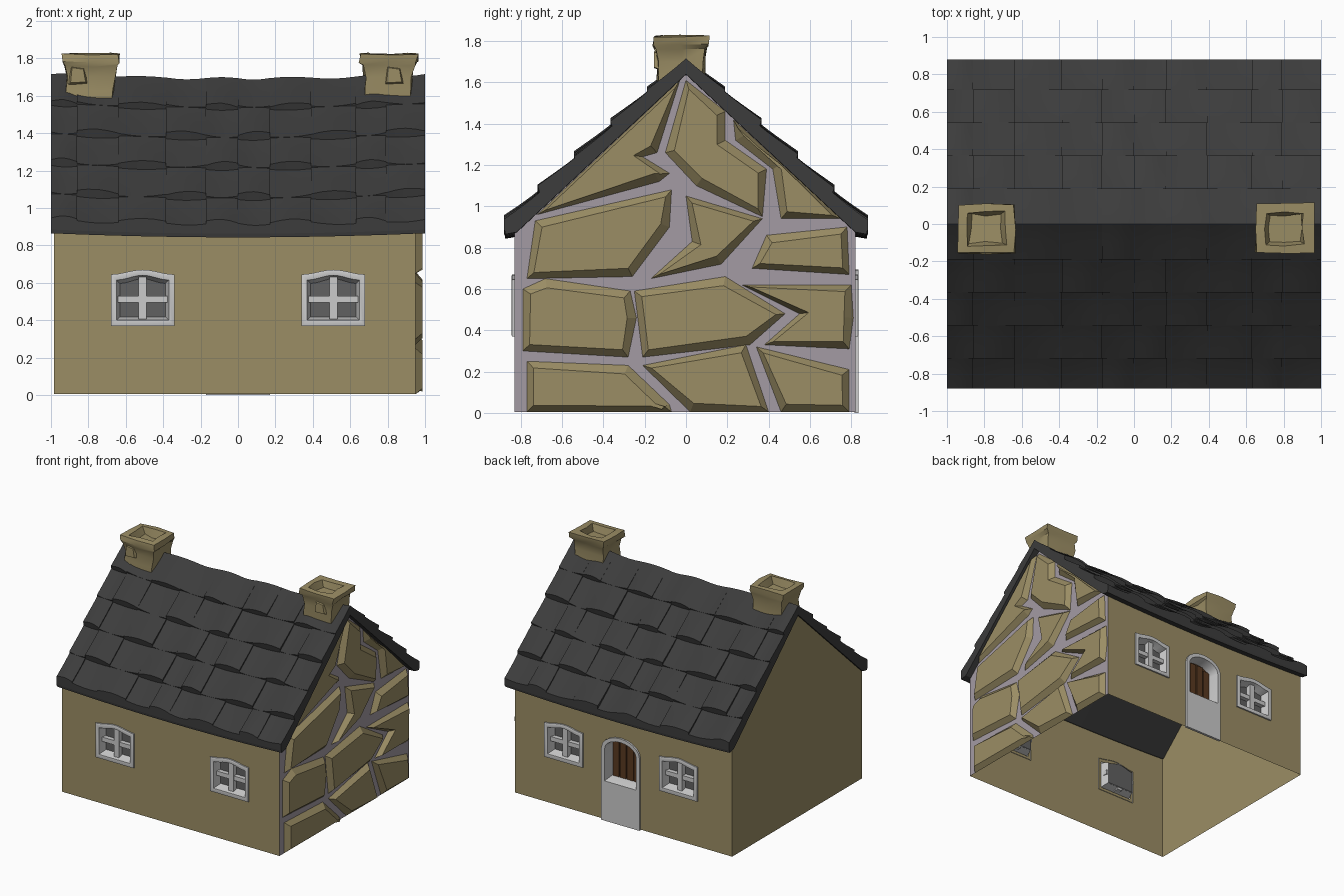
import bpy, bmesh, random
from math import sin, cos, pi
from mathutils import Vector

if "Cube" in bpy.data.objects:
    bpy.data.objects.remove(bpy.data.objects["Cube"])

random.seed(4)


def material(name, rgb):
    m = bpy.data.materials.new(name)
    m.diffuse_color = (*rgb, 1)
    m.use_nodes = True
    m.node_tree.nodes["Principled BSDF"].inputs["Base Color"].default_value = m.diffuse_color
    return m


TAN = material("sandstone", (0.33, 0.27, 0.13))
SLATE = material("slate", (0.045, 0.045, 0.045))
MORTAR = material("mortar", (0.37, 0.33, 0.37))
WHITE = material("pale_frame", (0.65, 0.65, 0.65))
GLASS = material("pane", (0.12, 0.12, 0.12))
WOOD = material("wood", (0.10, 0.042, 0.015))


def finish(name, bm, mat, smooth=None, recalc=False):
    if recalc:
        bmesh.ops.recalc_face_normals(bm, faces=bm.faces)
    me = bpy.data.meshes.new(name)
    bm.to_mesh(me)
    bm.free()
    ob = bpy.data.objects.new(name, me)
    bpy.context.collection.objects.link(ob)
    me.materials.append(mat)
    if smooth:
        bpy.ops.object.select_all(action='DESELECT')
        ob.select_set(True)
        bpy.context.view_layer.objects.active = ob
        bpy.ops.object.shade_smooth_by_angle(angle=smooth)
    return ob


def loft(bm, rings, start=False, end=False):
    vs = [[bm.verts.new(p) for p in r] for r in rings]
    n = len(vs[0])
    for a, b in zip(vs, vs[1:]):
        for j in range(n):
            k = (j + 1) % n
            bm.faces.new((a[j], a[k], b[k], b[j]))
    if start:
        bm.faces.new(vs[0][::-1])
    if end:
        bm.faces.new(vs[-1])


def box(bm, lo, hi, place=lambda x, z, d: (x, z, d)):
    (x0, z0, d0), (x1, z1, d1) = lo, hi
    loft(bm, [[place(x, z, d) for x, z in ((x0, z0), (x1, z0), (x1, z1), (x0, z1))]
              for d in (d0, d1)], True, True)


def arch(cx, hw, z0, side, rise, power=1.0, n=10):
    """Counter-clockwise outline with a curved top."""
    pts = [(cx - hw, z0), (cx + hw, z0)]
    for i in range(n + 1):
        t = pi * i / n
        x = hw * cos(t) if power == 1 else hw * (1 - 2 * i / n)
        pts.append((cx + x, side + rise * sin(t) ** power))
    return pts


def front(x, z, d):
    return (x, -0.83 - d, z)


def back(x, z, d):
    return (-x, 0.82 + d, z)


def window_outline(cx, inset=0.0):
    return arch(cx, 0.17 - inset, 0.37 + inset, 0.645 - inset, 0.025, 2)


def door_outline(inset=0.0, z0=0.0):
    return arch(0, 0.17 - inset, z0, 0.58, 0.115 - inset)


# Walls, with openings behind the frames
def wall(name, outline, holes, place, outward, mat):
    bm = bmesh.new()
    edges = []
    for loop in [outline] + holes:
        vs = [bm.verts.new(place(x, z, 0)) for x, z in loop]
        edges += [bm.edges.new((vs[i - 1], vs[i])) for i in range(len(vs))]
    bmesh.ops.triangle_fill(bm, use_beauty=True, use_dissolve=False, edges=edges)
    bm.normal_update()
    out = Vector(outward)
    bmesh.ops.reverse_faces(bm, faces=[f for f in bm.faces if f.normal.dot(out) < 0])
    finish(name, bm, mat)


win_x = (-0.51, 0.51)
holes = [window_outline(x, 0.025) for x in win_x]
wall("front_wall", [(-0.985, 0.005), (0.95, 0.005), (0.95, 0.89), (-0.985, 0.89)],
     holes, front, (0, -1, 0), TAN)
wall("back_wall", [(-0.95, 0.005), (0.985, 0.005), (0.985, 0.89), (-0.95, 0.89)],
     holes + [door_outline(0.02, 0.03)], back, (0, 1, 0), TAN)
gable = [(-0.83, 0.005), (0.82, 0.005), (0.82, 0.89), (0, 1.66), (-0.83, 0.89)]
wall("left_gable_wall", gable, [], lambda y, z, d: (-0.985, y, z), (-1, 0, 0), TAN)
wall("right_gable_mortar", gable, [], lambda y, z, d: (0.95, y, z), (1, 0, 0), MORTAR)

# Bevelled stones on the right gable, as (y, z) outlines
lower_stones = [
    [(-.77, .005), (-.07, .005), (-.08, .04), (-.28, .23), (-.77, .25)],
    [(.02, .005), (.40, .005), (.29, .33), (-.21, .23)],
    [(.46, .005), (.79, .005), (.79, .21), (.34, .32)],
    [(-.79, .30), (-.28, .27), (-.24, .46), (-.27, .59), (-.68, .65), (-.79, .6)],
    [(-.21, .27), (.31, .33), (.48, .48), (.19, .66), (-.25, .59)],
    [(.27, .62), (.55, .48), (.38, .33), (.79, .31), (.81, .46), (.80, .62)]]
upper_stones = [
    [(-.77, .65), (-.26, .66), (-.08, .90), (-.07, 1.08), (-.73, .93)],
    [(-.17, .65), (.17, .72), (.37, .94), (.0, 1.05), (.03, .83)],
    [(.32, .70), (.79, .67), (.78, .90), (.39, .86)],
    [(-.72, .96), (-.13, 1.12), (-.08, 1.16), (-.21, 1.24), (-.14, 1.26), (-.03, 1.61)],
    [(0, 1.61), (-.10, 1.26), (.05, 1.10), (.37, .95), (.39, 1.18), (.19, 1.32), (.19, 1.46)],
    [(.23, 1.42), (.24, 1.32), (.42, 1.18), (.46, .94), (.75, .94)]]
bm = bmesh.new()
for stone in lower_stones + upper_stones:
    bm.faces.new([bm.verts.new((0.95, y, z)) for y, z in stone])
bm.normal_update()
bmesh.ops.reverse_faces(bm, faces=[f for f in bm.faces if f.normal.x < 0])
bm.normal_update()
bmesh.ops.inset_individual(bm, faces=bm.faces[:], thickness=0.045, depth=0.037,
                           use_even_offset=False)
finish("gable_stones", bm, TAN)


# Windows: moulded frame, recessed pane and cross bars
def window(name, cx, place):
    bm = bmesh.new()
    steps = [(0, -0.005), (0, 0.012), (0.01, 0.016), (0.03, 0.012), (0.04, -0.03), (0.05, -0.06)]
    loft(bm, [[place(x, z, d) for x, z in window_outline(cx, i)] for i, d in steps])
    finish(name + "_frame", bm, WHITE, 0.7)
    bm = bmesh.new()
    bm.faces.new([bm.verts.new(place(x, z, -0.055)) for x, z in window_outline(cx, 0.047)])
    finish(name + "_pane", bm, GLASS)
    bm = bmesh.new()
    box(bm, (cx - 0.022, 0.40, -0.054), (cx + 0.022, 0.63, -0.012), place)
    box(bm, (cx - 0.135, 0.495, -0.054), (cx + 0.135, 0.53, -0.018), place)
    finish(name + "_bars", bm, WHITE)


for side, place in (("front", front), ("back", back)):
    for i, cx in enumerate(win_x):
        window(f"{side}_window_{i + 1}", cx, place)

# Door: arched frame with solid lower panel and recessed planks
bm = bmesh.new()
steps = [(0, 0, -0.005), (0, 0, 0.015), (0.03, 0.32, 0.015), (0.036, 0.33, -0.02), (0.042, 0.34, -0.08)]
loft(bm, [[back(x, z, d) for x, z in door_outline(i, z0)] for i, z0, d in steps])
finish("door_frame", bm, WHITE, 0.7)
bm = bmesh.new()
bm.faces.new([bm.verts.new(back(x, z, -0.078)) for x, z in door_outline(0.04, 0.335)])
for i in range(4):
    x = -0.125 + 0.0635 * i
    box(bm, (x, 0.335, -0.082), (x + 0.055, 0.615 if i in (0, 3) else 0.64, -0.068), back)
finish("door_planks", bm, WOOD)


# Roof shell, sagging slightly at mid span
def sag(x):
    return -0.022 * (1 - x * x)


profile = [(-.88, .895), (0, 1.70), (.88, .895), (.875, .865), (.82, .875),
           (0, 1.64), (-.82, .875), (-.875, .865)]
bm = bmesh.new()
loft(bm, [[(x, y, z + sag(x)) for y, z in profile] for x in [i / 6 - 1 for i in range(13)]], True, True)
finish("roof_shell", bm, SLATE, 0.5, True)

# Woven slate tiles, alternately raised, five rows on each slope
cols = [-1, -.86, -.64, -.385, -.17, 0, .17, .39, .63, .79, 1]
NU, NV, ROWS = 4, 4, 5
bm = bmesh.new()


def tile(side, row, x0, x1, raised):
    tilt = random.uniform(-0.008, 0.008)
    lip = 0.0 if row == ROWS - 1 else 0.014

    def point(i, j, top):
        u, v = i / NU, j / NV          # v = 1 at the lower edge
        x = x0 + (x1 - x0) * u
        s = (row + v) / ROWS
        h = -0.01
        if top:
            h = 0.016 + 0.026 * v ** 1.5 + tilt * (2 * u - 1) * v
            h += 0.014 * sin(pi * u) * (0.4 + 0.6 * v) if raised else -0.008 * sin(pi * u)
            h += 0.010 if raised and row else 0
            s += lip / 0.88 * v ** 4
        return (x, side * 0.88 * s, 1.70 - 0.805 * s + sag(x) + h)

    g = [[bm.verts.new(point(i, j, True)) for j in range(NV + 1)] for i in range(NU + 1)]
    for i in range(NU):
        for j in range(NV):
            bm.faces.new((g[i][j], g[i + 1][j], g[i + 1][j + 1], g[i][j + 1]))
    rim = ([(i, 0) for i in range(NU)] + [(NU, j) for j in range(NV)] +
           [(i, NV) for i in range(NU, 0, -1)] + [(0, j) for j in range(NV, 0, -1)])
    low = [bm.verts.new(point(i, j, False)) for i, j in rim]
    for k in range(len(rim)):
        a, b = rim[k - 1], rim[k]
        bm.faces.new((g[b[0]][b[1]], g[a[0]][a[1]], low[k - 1], low[k]))
    bm.faces.new(low[::-1])


for side in (-1, 1):
    for row in range(ROWS):
        for c in range(len(cols) - 1):
            tile(side, row, cols[c], cols[c + 1], (row + c) % 2 == 0)
finish("roof_tiles", bm, SLATE, 0.7, True)

# Rough stone chimneys with flared, hollow tops
square = [(-1, -1), (0, -1), (1, -1), (1, 0), (1, 1), (0, 1), (-1, 1), (-1, 0)]
for name, cx in (("left_chimney", -0.79), ("right_chimney", 0.805)):
    bm = bmesh.new()
    levels = [(1.55, .122), (1.63, .125), (1.70, .128), (1.76, .138), (1.78, .15),
              (1.822, .152), (1.826, .10), (1.77, .085)]
    rings = []
    for z, r in levels:
        rings.append([(cx + r * a + random.uniform(-.01, .01),
                       -0.025 + 0.88 * r * b + random.uniform(-.008, .008),
                       z + random.uniform(-.006, .006)) for a, b in square])
    loft(bm, rings, False, True)
    # protruding stone on the front face
    sx = cx - 0.065 if cx < 0 else cx + 0.03
    loft(bm, [[(sx + r * a, y, 1.71 + r * b) for a, b in ((-1, -1), (1, -.9), (.7, .8), (-.8, 1))]
              for y, r in ((-0.12, .055), (-0.155, .04))], False, True)
    finish(name, bm, TAN, 0.6)
